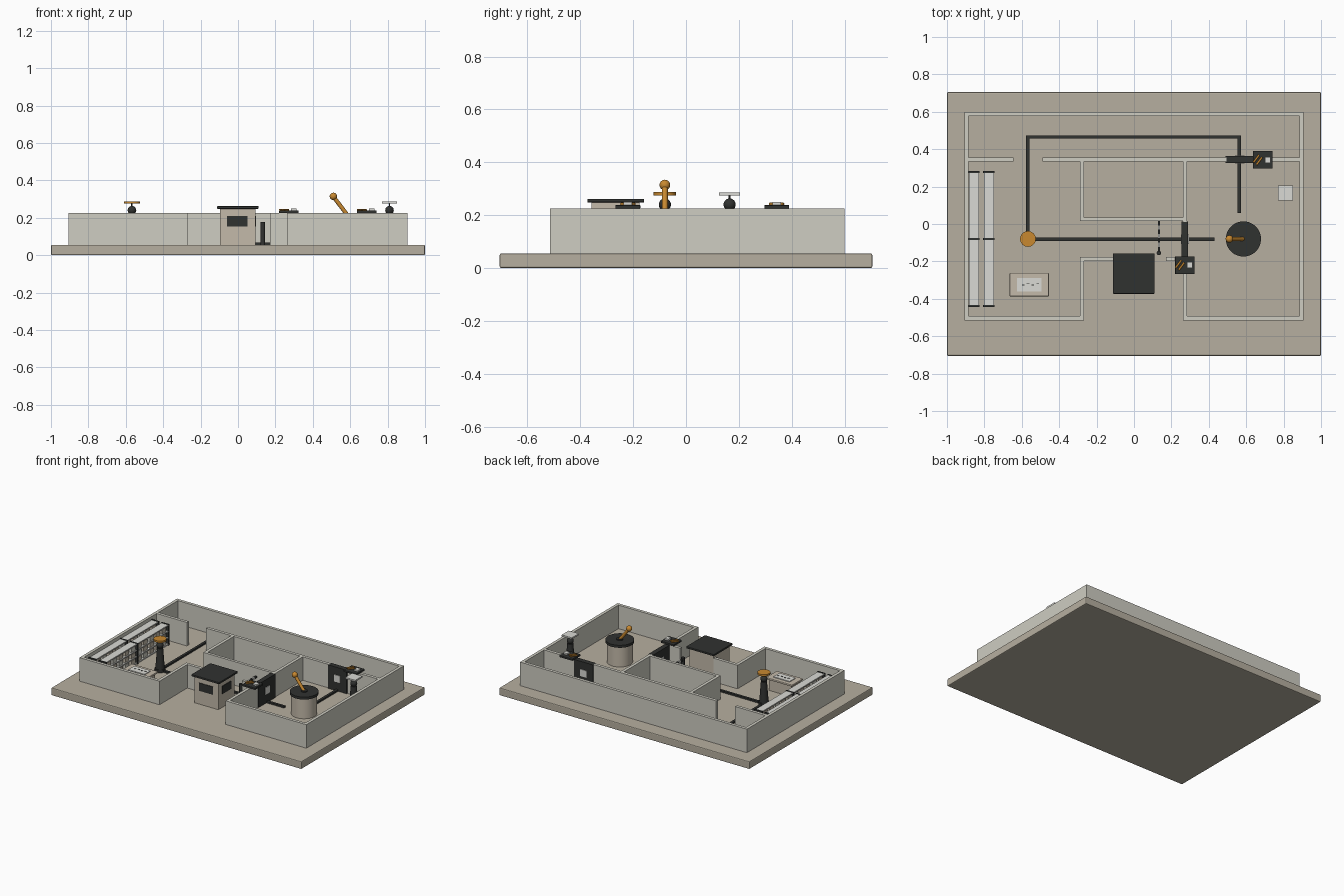
import bpy, math
from mathutils import Vector


def mat(name, c):
    m = bpy.data.materials.new(name)
    m.diffuse_color = (*c, 1)
    return m


STONE = mat("stone", (0.47, 0.43, 0.35))
WALL = mat("wall", (0.62, 0.61, 0.54))
DARK = mat("dark", (0.03, 0.032, 0.03))
GOLD = mat("gold", (0.58, 0.25, 0.03))
TAN = mat("tan", (0.55, 0.49, 0.40))
PALE = mat("pale", (0.70, 0.70, 0.66))
F = 0.055   # floor level
T = 0.225   # wall top


def box(name, x0, x1, y0, y1, z0, z1, m, bevel=0.0):
    bpy.ops.mesh.primitive_cube_add(size=1, location=((x0+x1)/2, (y0+y1)/2, (z0+z1)/2))
    o = bpy.context.object
    o.name = name
    o.scale = (x1-x0, y1-y0, z1-z0)
    bpy.ops.object.transform_apply(location=False, rotation=False, scale=True)
    o.data.materials.append(m)
    if bevel:
        b = o.modifiers.new("bevel", 'BEVEL')
        b.width, b.segments = bevel, 2
    return o


def cone(name, a, b, r1, r2, m, n=32):
    a, b = Vector(a), Vector(b)
    d = b - a
    bpy.ops.mesh.primitive_cone_add(vertices=n, radius1=r1, radius2=r2, depth=d.length, location=(a+b)/2)
    o = bpy.context.object
    o.name = name
    o.rotation_euler = d.to_track_quat('Z', 'Y').to_euler()
    o.data.materials.append(m)
    bpy.ops.object.shade_smooth_by_angle(angle=math.radians(35))
    return o


def ball(name, loc, r, m):
    bpy.ops.mesh.primitive_uv_sphere_add(segments=24, ring_count=12, radius=r, location=loc)
    o = bpy.context.object
    o.name = name
    o.data.materials.append(m)
    bpy.ops.object.shade_smooth()


# base slab
box("base_slab", -1, 1, -0.705, 0.705, 0, F, STONE, 0.006)

# walls: x0, x1, y0, y1
walls = {
    "back_wall": (-0.907, 0.907, 0.578, 0.6),
    "left_wall": (-0.907, -0.885, -0.515, 0.59),
    "right_wall": (0.885, 0.907, -0.515, 0.59),
    "corridor_wall_left": (-0.907, -0.643, 0.334, 0.356),
    "corridor_wall_mid": (-0.49, 0.495, 0.334, 0.356),
    "corridor_wall_right": (0.635, 0.907, 0.334, 0.356),
    "left_room_front": (-0.907, -0.267, -0.515, -0.493),
    "left_room_side_back": (-0.289, -0.267, 0.018, 0.345),
    "left_room_side_front": (-0.289, -0.267, -0.515, -0.176),
    "passage_back": (-0.289, 0.284, 0.016, 0.036),
    "passage_front_left": (-0.289, -0.095, -0.198, -0.176),
    "passage_front_right": (0.17, 0.284, -0.198, -0.176),
    "right_room_side_back": (0.262, 0.284, 0.012, 0.345),
    "right_room_side_front": (0.262, 0.284, -0.515, -0.176),
    "right_room_front": (0.262, 0.907, -0.515, -0.493),
}
for n, (a, b, c, d) in walls.items():
    box(n, a, b, c, d, F, T, WALL)

# floor routes
P = F + 0.012
box("route_front", -0.567, 0.43, -0.09, -0.072, F, P, DARK)
box("route_left", -0.577, -0.559, -0.08, 0.474, F, P, DARK)
box("route_back", -0.577, 0.572, 0.456, 0.474, F, P, DARK)
box("route_right", 0.554, 0.572, 0.06, 0.474, F, P, DARK)

# guard booth
box("booth_body", -0.097, 0.093, -0.357, -0.175, F, 0.248, TAN)
box("booth_roof", -0.112, 0.11, -0.373, -0.158, 0.248, 0.262, DARK, 0.003)
box("booth_front_window", -0.06, 0.052, -0.361, -0.355, 0.153, 0.21, DARK)
box("booth_side_window", 0.09, 0.097, -0.315, -0.215, 0.153, 0.21, DARK)

# barrier with striped arm
cone("barrier_post", (0.133, -0.155, F), (0.133, -0.155, 0.178), 0.012, 0.012, DARK, 20)
for i in range(7):
    y = -0.145 + i*0.023
    box(f"barrier_arm_{i}", 0.127, 0.139, y, y+0.023, 0.155, 0.168, PALE if i % 2 else DARK)

# gates with pale emblem panels on both faces
box("passage_gate", 0.255, 0.29, -0.178, 0.014, F, T, DARK)
box("passage_gate_panel", 0.251, 0.294, -0.108, -0.055, 0.12, 0.17, PALE)
box("side_gate", 0.49, 0.64, 0.327, 0.363, F, T, DARK)
box("side_gate_panel", 0.54, 0.59, 0.323, 0.367, 0.12, 0.17, PALE)

# lock plates on the wall tops
for n, x, y in (("passage_lock", 0.272, -0.22), ("side_lock", 0.688, 0.343)):
    box(n+"_plate", x-0.052, x+0.052, y-0.047, y+0.047, T, 0.238, DARK, 0.002)
    box(n+"_tag", x+0.012, x+0.042, y-0.016, y+0.016, 0.238, 0.249, PALE)
    for k in (-1, 1):
        c = Vector((x-0.026+k*0.008, y-k*0.006, 0.242))
        h = Vector((0.015, 0.02, 0))
        cone(f"{n}_bar_{k}", c-h, c+h, 0.005, 0.005, GOLD, 12)

# round machine with lever
mx, my = 0.585, -0.08
cone("machine_drum", (mx, my, F), (mx, my, 0.2), 0.085, 0.085, TAN, 48)
cone("machine_top", (mx, my, 0.198), (mx, my, 0.216), 0.094, 0.094, DARK, 48)
cone("lever_hub", (mx, my, 0.214), (mx, my, 0.224), 0.022, 0.022, DARK)
cone("lever_rod", (mx, my, 0.214), (0.51, my, 0.313), 0.011, 0.011, GOLD, 16)
ball("lever_knob", (0.51, my, 0.314), 0.02, GOLD)

# two pawn figures
for n, x, y in (("left_figure", -0.567, -0.08), ("right_figure", 0.81, 0.165)):
    cone(n+"_foot", (x, y, F), (x, y, 0.075), 0.036, 0.036, DARK)
    cone(n+"_body", (x, y, 0.073), (x, y, 0.222), 0.031, 0.02, DARK)
    ball(n+"_head", (x, y, 0.24), 0.023, DARK)
    cone(n+"_neck", (x, y, 0.25), (x, y, 0.278), 0.004, 0.004, DARK, 8)
cone("left_figure_disc", (-0.567, -0.08, 0.275), (-0.567, -0.08, 0.288), 0.042, 0.042, GOLD)
box("right_figure_tile", 0.77, 0.85, 0.125, 0.205, 0.275, 0.286, PALE)

# record shelves with files
for s, (x0, x1) in enumerate(((-0.882, -0.83), (-0.803, -0.748))):
    for i, y in enumerate((-0.438, -0.08, 0.278)):
        box(f"shelf_{s}_upright_{i}", x0-0.003, x1+0.003, y-0.005, y+0.005, F, 0.205, DARK)
    for k, z in enumerate((0.062, 0.108, 0.154, 0.198)):
        box(f"shelf_{s}_board_{k}", x0, x1, -0.438, 0.278, z-0.004, z+0.004, PALE)
        if k == 3:
            continue
        for j in range(10):
            y = -0.42 + j*0.07
            box(f"shelf_{s}_file_{k}_{j}", x0+0.006, x1-0.006, y, y+0.045, z+0.003, z+0.034,
                TAN if (j+k) % 3 else WALL)

# desk with paper and small marks
box("desk_body", -0.65, -0.47, -0.372, -0.275, F, 0.138, TAN)
box("desk_top", -0.665, -0.455, -0.387, -0.262, 0.136, 0.15, TAN, 0.004)
box("desk_paper", -0.625, -0.495, -0.36, -0.29, 0.15, 0.155, PALE)
for i in range(4):
    x = -0.6 + i*0.026
    box(f"paper_mark_{i}", x, x+0.014, -0.328+0.006*(i % 2), -0.323+0.006*(i % 2), 0.154, 0.157, DARK)
